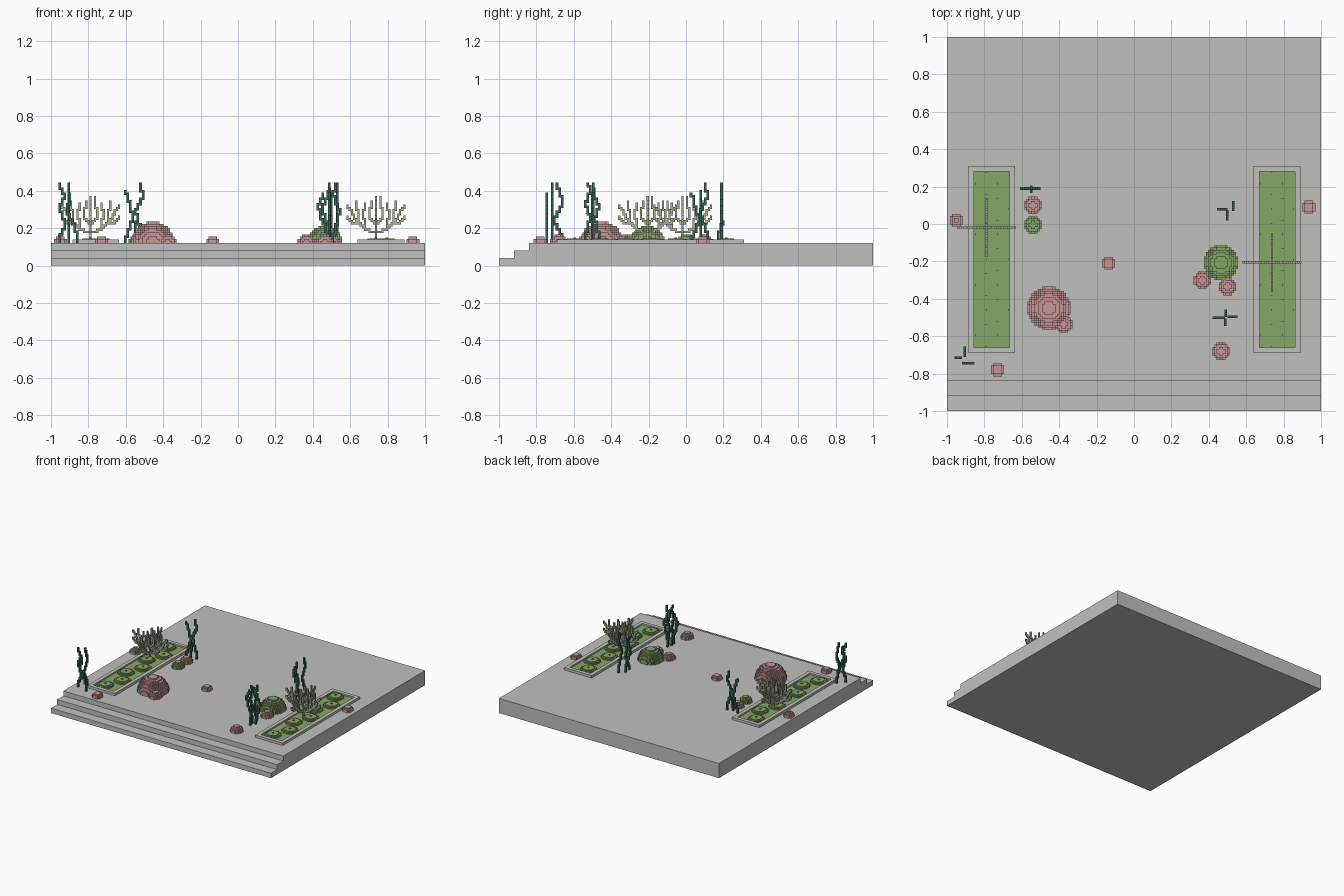
import bpy, bmesh, math, random
from mathutils import Vector

if "Cube" in bpy.data.objects:
    bpy.data.objects.remove(bpy.data.objects["Cube"])

random.seed(4)


def material(name, rgb):
    m = bpy.data.materials.new(name)
    m.diffuse_color = (*rgb, 1)
    m.use_nodes = True
    m.node_tree.nodes["Principled BSDF"].inputs["Base Color"].default_value = m.diffuse_color
    return m


STONE = material("grey stone", (0.53, 0.53, 0.51))
PINK = material("pink coral", (0.57, 0.30, 0.31))
MOSS = material("moss green", (0.235, 0.38, 0.135))
WEED = material("dark kelp green", (0.035, 0.13, 0.085))
SAGE = material("pale sage", (0.41, 0.45, 0.31))


def finish(bm, name, mat):
    bmesh.ops.recalc_face_normals(bm, faces=bm.faces)
    me = bpy.data.meshes.new(name)
    bm.to_mesh(me)
    bm.free()
    me.materials.append(mat)
    ob = bpy.data.objects.new(name, me)
    bpy.context.collection.objects.link(ob)
    return ob


def box(bm, x0, x1, y0, y1, z0, z1):
    vs = bmesh.ops.create_cube(bm, size=1)["verts"]
    for v in vs:
        v.co = Vector(((x0 + x1) / 2 + v.co.x * (x1 - x0),
                       (y0 + y1) / 2 + v.co.y * (y1 - y0),
                       (z0 + z1) / 2 + v.co.z * (z1 - z0)))


def voxels(name, mat, cells, size, origin):
    """Skin a set of grid cells with its outward faces only."""
    cells, bm, verts = set(cells), bmesh.new(), {}

    def vert(c):
        if c not in verts:
            verts[c] = bm.verts.new([origin[i] + c[i] * size for i in range(3)])
        return verts[c]

    for c in cells:
        for a in range(3):
            b, d = (a + 1) % 3, (a + 2) % 3
            for s in (0, 1):
                n = list(c)
                n[a] += 2 * s - 1
                if tuple(n) in cells:
                    continue
                quad = []
                for p, q in ((0, 0), (1, 0), (1, 1), (0, 1)):
                    k = list(c)
                    k[a] += s
                    k[b] += p
                    k[d] += q
                    quad.append(vert(tuple(k)))
                bm.faces.new(quad if s else quad[::-1])
    me = bpy.data.meshes.new(name)
    bm.to_mesh(me)
    bm.free()
    me.materials.append(mat)
    ob = bpy.data.objects.new(name, me)
    bpy.context.collection.objects.link(ob)


def dome(name, mat, x, y, r, h, size=0.0115, z=0.12):
    n, m = math.ceil(r / size), math.ceil(h / size)
    cells = [(i, j, k) for i in range(-n, n) for j in range(-n, n) for k in range(m)
             if ((i + .5) * size / r) ** 2 + ((j + .5) * size / r) ** 2
             + ((k + .3) * size / h) ** 2 < 1]
    voxels(name, mat, cells, size, (x, y, z))


def stairs(points):
    """Face-connected cells stepping along a 2D polyline."""
    out = []
    for (u0, w0), (u1, w1) in zip(points, points[1:]):
        u, w = u0, w0
        out.append((u, w))
        while (u, w) != (u1, w1):
            fu = abs(u1 - u) / max(1, abs(u1 - u0))
            fw = abs(w1 - w) / max(1, abs(w1 - w0))
            if fw >= fu:
                w += 1 if w1 > w else -1
            else:
                u += 1 if u1 > u else -1
            out.append((u, w))
    return out


# Stepped platform
bm = bmesh.new()
profile = [(-1, 0), (1, 0), (1, .12), (-.84, .12), (-.84, .08), (-.92, .08), (-.92, .04), (-1, .04)]
face = bm.faces.new([bm.verts.new((-1, y, z)) for y, z in profile])
ext = bmesh.ops.extrude_face_region(bm, geom=[face])["geom"]
bmesh.ops.translate(bm, vec=(2, 0, 0), verts=[g for g in ext if isinstance(g, bmesh.types.BMVert)])
finish(bm, "stepped_platform", STONE)

# Planters: stone rim, moss bed and low terraced mounds
for side, cx in (("left", -.76), ("right", .765)):
    bm = bmesh.new()
    for s in (-1, 1):
        x = cx + s * .11
        box(bm, x - .015, x + .015, -.69, .31, .115, .14)
    box(bm, cx - .095, cx + .095, -.69, -.66, .115, .14)
    box(bm, cx - .095, cx + .095, .28, .31, .115, .14)
    finish(bm, side + "_planter_rim", STONE)
    bm = bmesh.new()
    box(bm, cx - .095, cx + .095, -.66, .28, .115, .128)
    finish(bm, side + "_moss_bed", MOSS)
    for i in range(7):
        dome(f"{side}_moss_mound_{i}", MOSS, cx + (.03 if i % 2 else -.03),
             -.595 + i * .135, .062, .02, size=.006, z=.127)

# Pink and green domes
for i, (x, y, r, h) in enumerate([
        (-.455, -.45, .116, .112), (-.95, .02, .038, .04), (-.54, .10, .046, .043),
        (-.135, -.21, .037, .038), (.365, -.30, .046, .043), (.50, -.335, .046, .043),
        (.465, -.68, .046, .043), (-.73, -.78, .04, .038), (-.375, -.535, .046, .043),
        (.935, .09, .038, .038)]):
    dome(f"pink_dome_{i}", PINK, x, y, r, h)
dome("green_dome_large", MOSS, .465, -.207, .094, .092)
dome("green_dome_small", MOSS, -.54, -.005, .046, .043)

# Crossed branching fans standing in the planters
BRANCHES = [
    [(0, 0), (0, 16)],
    [(0, 3), (5, 5), (9, 9), (11, 13), (13, 16)],
    [(5, 5), (5, 9), (6, 13), (5, 17)],
    [(9, 9), (8, 13), (9, 18)],
    [(0, 7), (2, 9), (3, 14), (2, 20)],
    [(7, 7), (11, 8), (13, 11)],
]
for side, cx, cy in (("left", -.788, -.018), ("right", .738, -.205)):
    size, cells = .0117, set()
    for turn in (0, 1):
        for s in (-1, 1):
            for br in BRANCHES:
                # slightly shorter twigs on one side
                for u, w in stairs(br):
                    if s < 0 and w > 18:
                        continue
                    cells.add((0, s * u, w) if turn else (s * u, 0, w))
    voxels(side + "_branching_fan", SAGE, cells, size, (cx - size / 2, cy - size / 2, .127))


# Kelp strands: (x, y, plane, width in cells, height in cells)
def strand(name, x, y, axis, width, height):
    size, pts, u, w = .0135, [], random.choice((0, width)), 0
    pts.append((u, w))
    goal = width - u
    while w < height:
        rise = random.choice((2, 3, 4))
        w = min(height, w + rise)
        pts.append((u, w))
        if w < height:
            u += 1 if goal > u else -1
            pts.append((u, w))
            if u == goal:
                goal = width - goal
    cells = [(0, a, b) if axis == "y" else (a, 0, b) for a, b in stairs(pts)]
    # small side leaves
    voxels(name, WEED, cells, size, (x, y, .12))


for i, s in enumerate([
        (-.96, -.722, "x", 2, 23), (-.92, -.752, "x", 4, 19), (-.912, -.71, "y", 3, 23),
        (-.61, .183, "x", 3, 20), (-.555, .183, "x", 3, 23), (-.557, .165, "y", 4, 8),
        (.445, .073, "x", 3, 20), (.523, .07, "y", 3, 23), (.492, .02, "y", 3, 19),
        (.42, -.507, "x", 4, 19), (.48, -.545, "y", 2, 23), (.485, -.497, "y", 2, 21),
        (.50, -.502, "x", 3, 23)]):
    strand(f"kelp_strand_{i}", *s)
